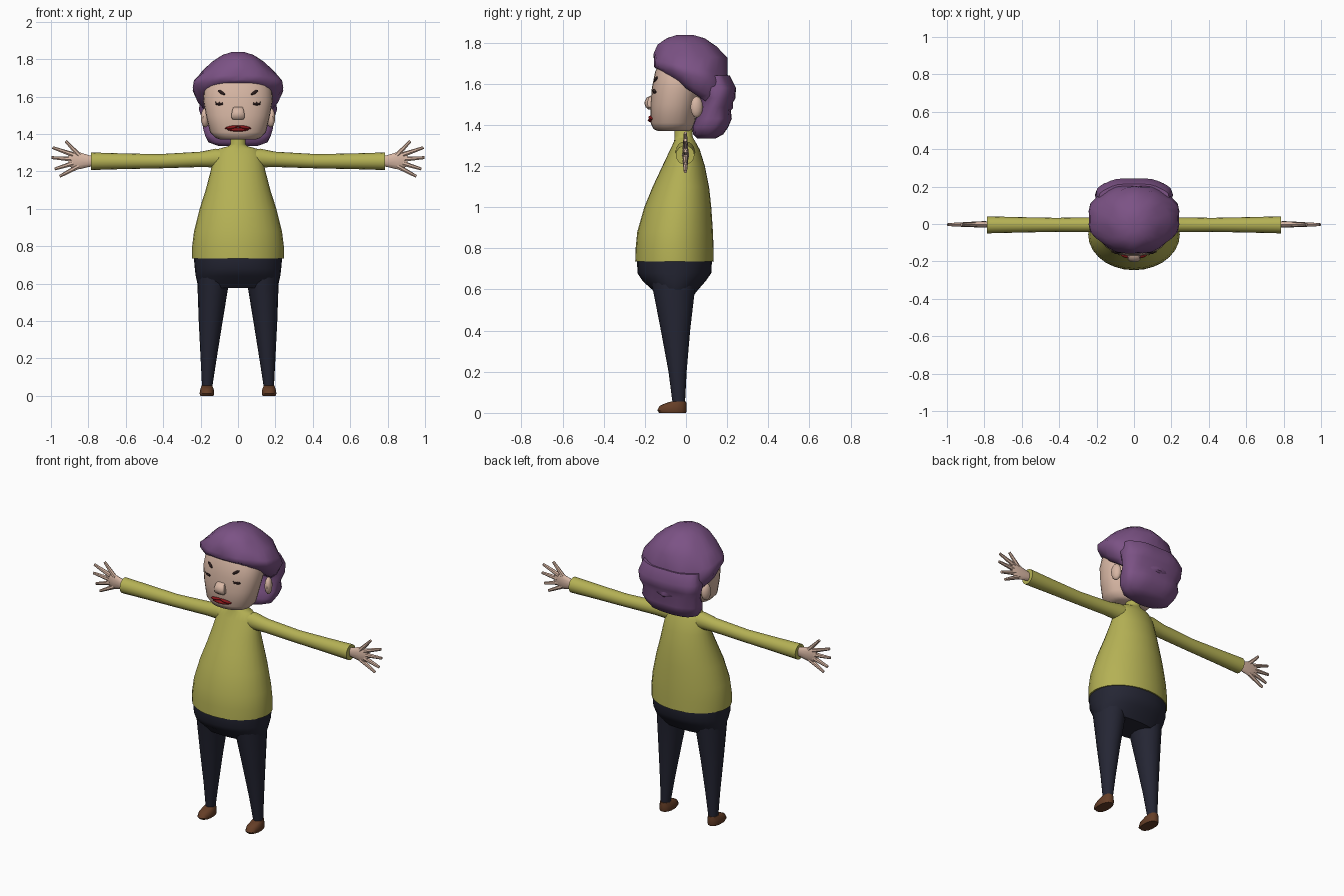
import bpy, bmesh
from math import sin, cos, pi, radians
from mathutils import Vector, Matrix


def material(name, rgb):
    m = bpy.data.materials.new(name)
    m.diffuse_color = (*rgb, 1)
    return m


SHIRT = material("yellow_knit", (0.46, 0.44, 0.09))
NAVY = material("navy_cloth", (0.018, 0.019, 0.034))
SKIN = material("skin", (0.68, 0.47, 0.37))
HAIR = material("purple_hair", (0.20, 0.085, 0.235))
BROWN = material("brown_leather", (0.13, 0.048, 0.02))
RED = material("red_lips", (0.24, 0.008, 0.01))
DARK = material("dark_lash", (0.025, 0.012, 0.012))


def finish(bm, name, mat, mirror=False, angle=40):
    bmesh.ops.recalc_face_normals(bm, faces=bm.faces[:])
    me = bpy.data.meshes.new(name)
    bm.to_mesh(me)
    bm.free()
    me.materials.append(mat)
    ob = bpy.data.objects.new(name, me)
    bpy.context.collection.objects.link(ob)
    bpy.ops.object.select_all(action='DESELECT')
    ob.select_set(True)
    bpy.context.view_layer.objects.active = ob
    bpy.ops.object.shade_smooth_by_angle(angle=radians(angle))
    if mirror:
        ob.modifiers.new("mirror", 'MIRROR').use_mirror_merge = False
    return ob


def loft(bm, rings, sides=24, power=2.0, along_x=False, lumps=0.0, count=8):
    """Skin rings of (height, y front, y back, half width, centre, tilt)."""
    prev = None
    for i, ring in enumerate(rings):
        h, yf, yb, hw, cx, tilt = (list(ring) + [0, 0])[:6]
        loop = []
        for k in range(sides):
            a = 2 * pi * k / sides - pi / 2
            c, s = cos(a), sin(a)
            r = 1 + lumps * cos(count * (a + pi / 2) + pi * (i // 2))
            x = cx + r * hw * abs(c) ** (2 / power) * (1 if c > 0 else -1)
            y = (yf + yb) / 2 + r * (yb - yf) / 2 * abs(s) ** (2 / power) * (1 if s > 0 else -1)
            z = h - tilt * (y - 0.05)
            loop.append(bm.verts.new((z, y, x) if along_x else (x, y, z)))
        if prev:
            for k in range(sides):
                n = (k + 1) % sides
                bm.faces.new((prev[k], prev[n], loop[n], loop[k]))
        else:
            bm.faces.new(loop)
        prev = loop
    bm.faces.new(prev)


def lofted(name, rings, mat, mirror=False, angle=40, **kw):
    bm = bmesh.new()
    loft(bm, rings, **kw)
    return finish(bm, name, mat, mirror, angle)


def blob(bm, centre, radii, turn_z=0, turn_y=0):
    mat = (Matrix.Translation(centre) @ Matrix.Rotation(turn_z, 4, 'Z')
           @ Matrix.Rotation(turn_y, 4, 'Y') @ Matrix.Diagonal((*radii, 1)))
    bmesh.ops.create_uvsphere(bm, u_segments=12, v_segments=8, radius=1, matrix=mat)


def rod(bm, p, q, r1, r2, sides=7):
    p, q = Vector(p), Vector(q)
    d = q - p
    mat = Matrix.Translation((p + q) / 2) @ d.to_track_quat('Z', 'Y').to_matrix().to_4x4()
    bmesh.ops.create_cone(bm, cap_ends=True, segments=sides, radius1=r1, radius2=r2,
                          depth=d.length, matrix=mat)


# Sweater: bell-shaped body with turtleneck
lofted("sweater_body", [
    (0.735, -0.247, 0.135, 0.245), (0.80, -0.245, 0.134, 0.245), (0.88, -0.237, 0.131, 0.235),
    (1.00, -0.203, 0.123, 0.205), (1.10, -0.162, 0.112, 0.173), (1.20, -0.115, 0.092, 0.147),
    (1.28, -0.077, 0.067, 0.128), (1.32, -0.058, 0.045, 0.105), (1.335, -0.056, 0.036, 0.05),
    (1.345, -0.055, 0.032, 0.041), (1.41, -0.055, 0.03, 0.040)], SHIRT, sides=28, angle=50)
lofted("sleeve", [
    (0.05, -0.055, 0.045, 0.055, 1.262), (0.12, -0.050, 0.043, 0.050, 1.271),
    (0.20, -0.044, 0.036, 0.041, 1.264), (0.42, -0.042, 0.033, 0.038, 1.254),
    (0.62, -0.046, 0.037, 0.042, 1.254), (0.785, -0.050, 0.041, 0.047, 1.254)],
    SHIRT, mirror=True, sides=16, along_x=True)

# Hands: flat palm and spread fingers
bm = bmesh.new()
loft(bm, [(0.77, -0.018, 0.014, 0.026, 1.255), (0.80, -0.019, 0.015, 0.032, 1.255),
          (0.85, -0.018, 0.014, 0.046, 1.257), (0.88, -0.015, 0.011, 0.045, 1.260),
          (0.905, -0.012, 0.008, 0.036, 1.265)], sides=12, along_x=True)
for (x0, z0), (x1, z1) in [((0.85, 1.285), (0.922, 1.362)), ((0.88, 1.288), (0.992, 1.327)),
                           ((0.89, 1.265), (0.998, 1.273)), ((0.88, 1.243), (0.98, 1.212)),
                           ((0.85, 1.228), (0.953, 1.173))]:
    rod(bm, (x0, -0.003, z0), (x1, -0.003, z1), 0.014, 0.008)
finish(bm, "hand", SKIN, mirror=True)

# Trousers: rounded seat and tapering legs
lofted("trouser_seat", [
    (0.575, -0.145, 0.04, 0.205), (0.60, -0.165, 0.06, 0.217), (0.64, -0.21, 0.095, 0.226),
    (0.68, -0.236, 0.123, 0.231), (0.737, -0.238, 0.126, 0.236)], NAVY, sides=28, power=2.15)
lofted("trouser_leg", [
    (0.045, -0.065, -0.005, 0.027, 0.165), (0.20, -0.085, 0.003, 0.043, 0.157),
    (0.40, -0.122, 0.020, 0.064, 0.146), (0.57, -0.155, 0.040, 0.081, 0.135),
    (0.64, -0.17, 0.05, 0.090, 0.128)], NAVY, mirror=True, sides=16)

# Shoes
lofted("shoe", [
    (0.0, -0.130, 0.000, 0.036, 0.166), (0.012, -0.140, 0.003, 0.040, 0.166),
    (0.034, -0.128, 0.003, 0.037, 0.166), (0.047, -0.10, 0.002, 0.032, 0.166),
    (0.056, -0.07, 0.0, 0.028, 0.166)], BROWN, mirror=True, sides=14, power=2.3)

# Head
lofted("head", [
    (1.370, -0.135, 0.015, 0.095), (1.380, -0.158, 0.030, 0.122), (1.41, -0.172, 0.042, 0.150),
    (1.50, -0.172, 0.06, 0.171), (1.58, -0.166, 0.08, 0.186), (1.66, -0.150, 0.10, 0.178),
    (1.72, -0.12, 0.09, 0.14), (1.76, -0.06, 0.05, 0.07)], SKIN, sides=28, power=2.25, angle=50)
lofted("nose", [
    (1.476, -0.184, -0.15, 0.028), (1.487, -0.197, -0.15, 0.037), (1.510, -0.203, -0.15, 0.035),
    (1.532, -0.192, -0.15, 0.030), (1.545, -0.168, -0.15, 0.024)], SKIN, sides=10, power=3)
bm = bmesh.new()
blob(bm, (0.175, 0.052, 1.487), (0.022, 0.032, 0.052), turn_z=0.35)
finish(bm, "ear", SKIN, mirror=True)

# Lips
bm = bmesh.new()
blob(bm, (0, -0.169, 1.423), (0.056, 0.017, 0.010))
for s in (1, -1):
    blob(bm, (s * 0.034, -0.167, 1.435), (0.038, 0.016, 0.009), turn_z=s * 0.15, turn_y=s * 0.15)
finish(bm, "lips", RED)

# Eyes with lashes, and slanted brows
bm = bmesh.new()
blob(bm, (0.10, -0.152, 1.560), (0.022, 0.007, 0.007), turn_z=0.35)
for dx in (-0.014, 0.0, 0.014):
    rod(bm, (0.10 + dx, -0.152 + dx * 0.4, 1.560),
        (0.10 + dx * 1.5, -0.160 + dx * 0.5, 1.574), 0.003, 0.001, 4)
finish(bm, "eye", DARK, mirror=True)
bm = bmesh.new()
blob(bm, (0.089, -0.147, 1.622), (0.024, 0.007, 0.008), turn_z=0.35, turn_y=-0.55)
finish(bm, "eyebrow", DARK, mirror=True)

# Hair: wavy cap tilted up over the forehead, and a full mass at the nape
lofted("hair_cap", [
    (1.545, -0.125, 0.19, 0.185, 0, 0.66), (1.575, -0.152, 0.225, 0.215, 0, 0.52),
    (1.635, -0.160, 0.225, 0.247, 0, 0.26), (1.675, -0.160, 0.205, 0.240, 0, 0.18),
    (1.735, -0.153, 0.198, 0.187, 0, 0.06), (1.785, -0.135, 0.145, 0.135, 0, 0.03),
    (1.822, -0.095, 0.092, 0.085), (1.838, -0.045, 0.035, 0.035)],
    HAIR, sides=32, lumps=0.025, angle=50)
lofted("hair_nape", [
    (1.335, 0.055, 0.145, 0.10), (1.355, 0.035, 0.180, 0.155), (1.39, 0.03, 0.207, 0.178),
    (1.43, 0.045, 0.224, 0.190), (1.485, 0.065, 0.215, 0.190), (1.53, 0.07, 0.238, 0.205),
    (1.58, 0.05, 0.245, 0.205), (1.64, 0.03, 0.215, 0.190)],
    HAIR, sides=32, power=2.4, lumps=0.02, angle=50)
